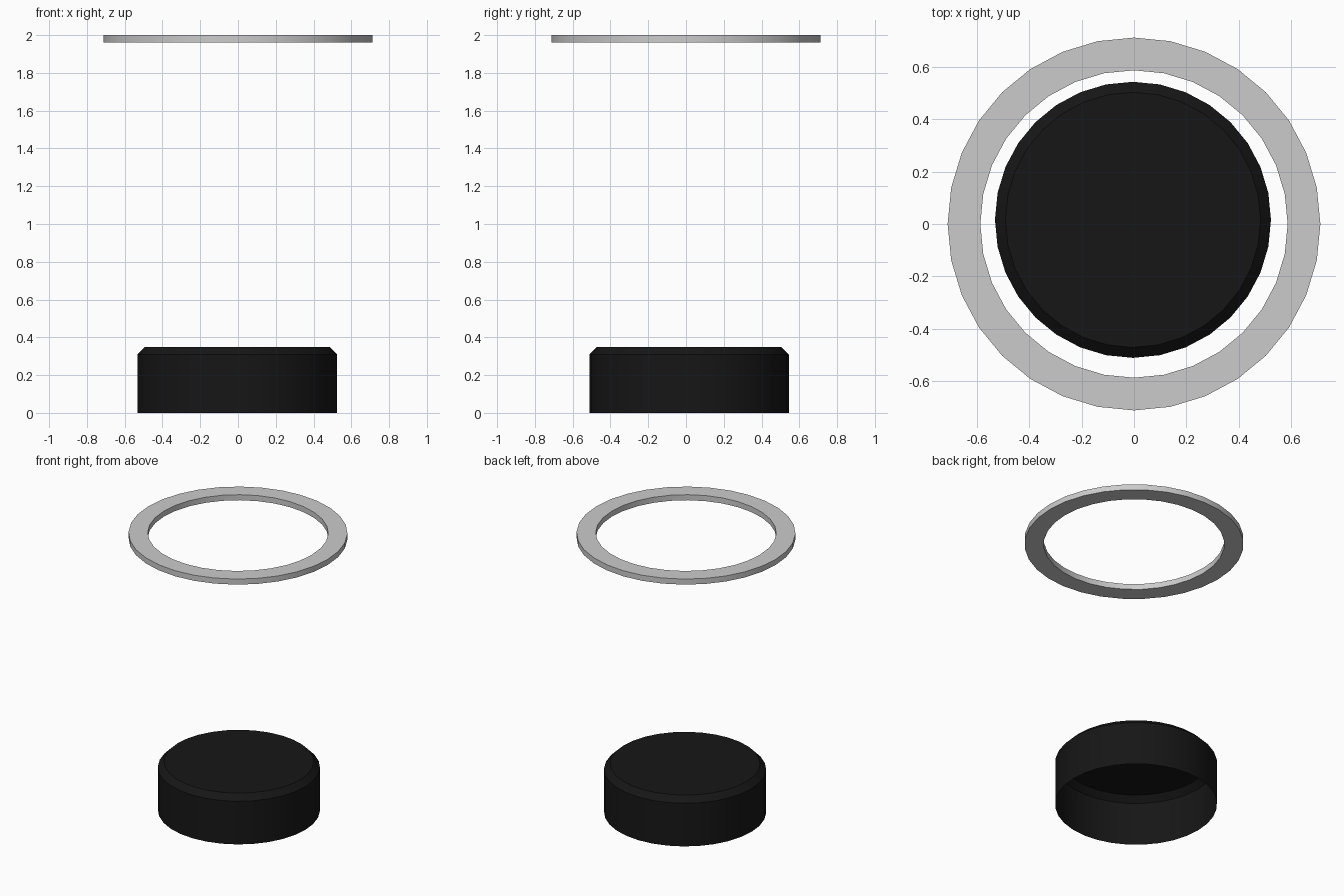
import bpy, math

if "Cube" in bpy.data.objects:
    bpy.data.objects.remove(bpy.data.objects["Cube"])

SIDES = 32


def lathe(name, profile, centre=(0, 0), closed=False, cap_end=False):
    """Revolve a radius/height profile around a vertical axis."""
    verts, faces = [], []
    for r, z in profile:
        for i in range(SIDES):
            a = 2 * math.pi * i / SIDES
            verts.append((r * math.cos(a), r * math.sin(a), z))
    n = len(profile)
    for k in range(n if closed else n - 1):
        a, b = k * SIDES, ((k + 1) % n) * SIDES
        for i in range(SIDES):
            j = (i + 1) % SIDES
            faces.append((a + i, a + j, b + j, b + i))
    if cap_end:
        faces.append(tuple(range((n - 1) * SIDES, n * SIDES)))
    mesh = bpy.data.meshes.new(name)
    mesh.from_pydata(verts, [], faces)
    obj = bpy.data.objects.new(name, mesh)
    obj.location = (*centre, 0)
    bpy.context.collection.objects.link(obj)
    bpy.ops.object.select_all(action='DESELECT')
    bpy.context.view_layer.objects.active = obj
    obj.select_set(True)
    bpy.ops.object.shade_smooth_by_angle(angle=math.radians(30))
    return obj


# Floating flat ring
lathe("floating_ring",
      [(0.713, 1.96), (0.713, 2.0), (0.588, 2.0), (0.588, 1.96)], closed=True)

# Black base: thin shell, open underneath, with a chamfered top edge
base = lathe("base_cap", [(0.528, 0), (0.528, 0.31), (0.488, 0.35)],
             centre=(-0.004, 0.016), cap_end=True)
black = bpy.data.materials.new("black")
black.diffuse_color = (0.008, 0.008, 0.008, 1)
black.use_nodes = True
black.node_tree.nodes["Principled BSDF"].inputs["Base Color"].default_value = black.diffuse_color
base.data.materials.append(black)
